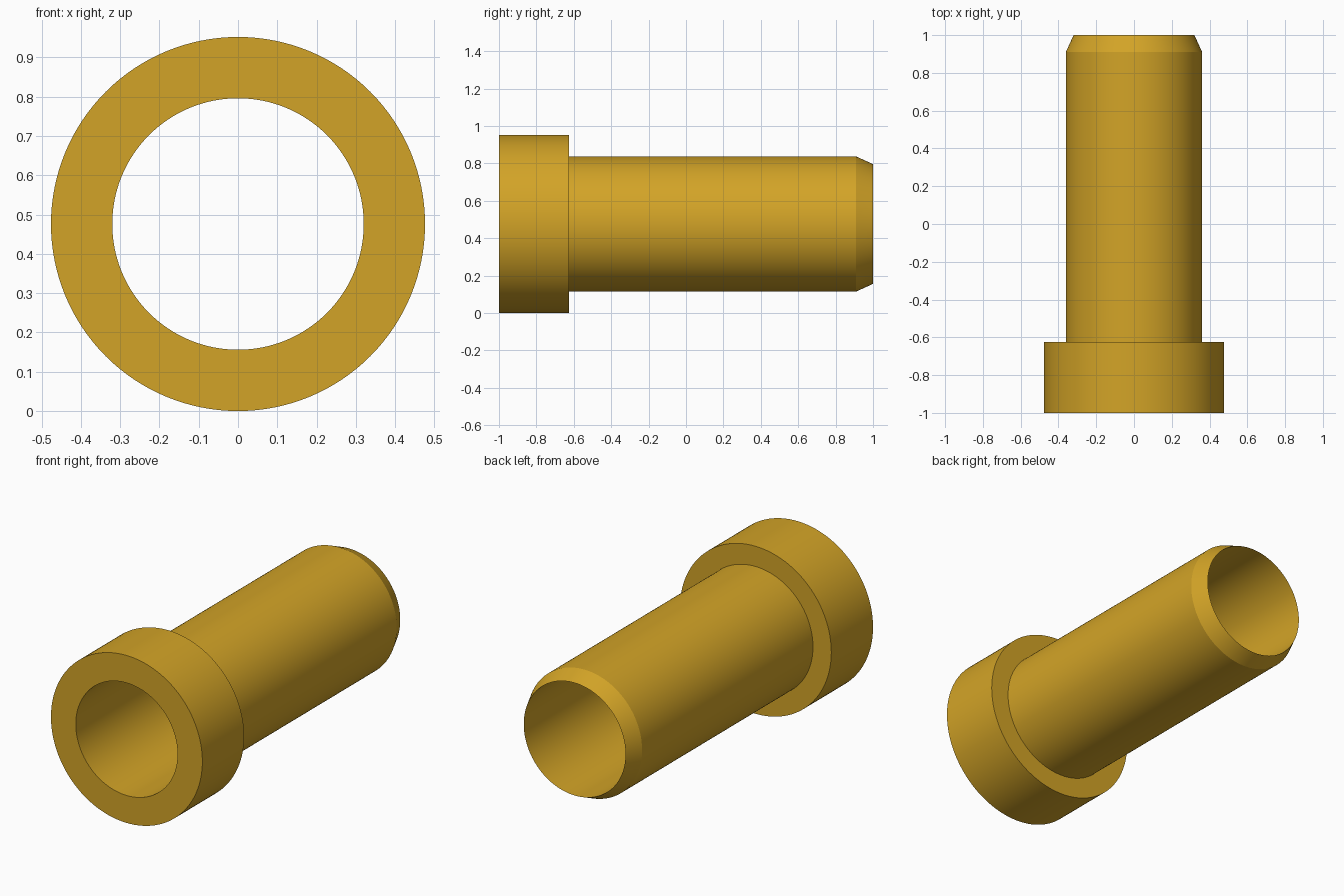
import bpy, bmesh, math

if "Cube" in bpy.data.objects:
    bpy.data.objects.remove(bpy.data.objects["Cube"])

SIDES = 128
CENTRE_Z = 0.476

# Closed half-section (radius, y): bore, flange, shoulder, shaft, chamfered tip
profile = [(0.32, -1.0), (0.476, -1.0), (0.476, -0.625),
           (0.361, -0.625), (0.361, 0.91), (0.32, 1.0)]


def lathe(name, section):
    """Revolve a closed section around the lengthwise y axis."""
    bm = bmesh.new()
    rings = []
    for i in range(SIDES):
        a = 2 * math.pi * i / SIDES
        rings.append([bm.verts.new((r * math.cos(a), y, r * math.sin(a)))
                      for r, y in section])
    n = len(section)
    for i in range(SIDES):
        here, there = rings[i], rings[(i + 1) % SIDES]
        for j in range(n):
            k = (j + 1) % n
            bm.faces.new((here[j], here[k], there[k], there[j]))
    bmesh.ops.recalc_face_normals(bm, faces=bm.faces)
    mesh = bpy.data.meshes.new(name)
    bm.to_mesh(mesh)
    bm.free()
    obj = bpy.data.objects.new(name, mesh)
    bpy.context.collection.objects.link(obj)
    return obj


# Flanged bushing with an open bore
bushing = lathe("flanged_bushing", profile)
bushing.location.z = CENTRE_Z

# Golden metal colour
gold = bpy.data.materials.new("golden_metal")
gold.diffuse_color = (0.65, 0.37, 0.02, 1)
gold.use_nodes = True
gold.node_tree.nodes["Principled BSDF"].inputs["Base Color"].default_value = gold.diffuse_color
bushing.data.materials.append(gold)

# Smooth round walls, crisp rims
bpy.context.view_layer.objects.active = bushing
bushing.select_set(True)
bpy.ops.object.shade_smooth_by_angle(angle=math.radians(20))
